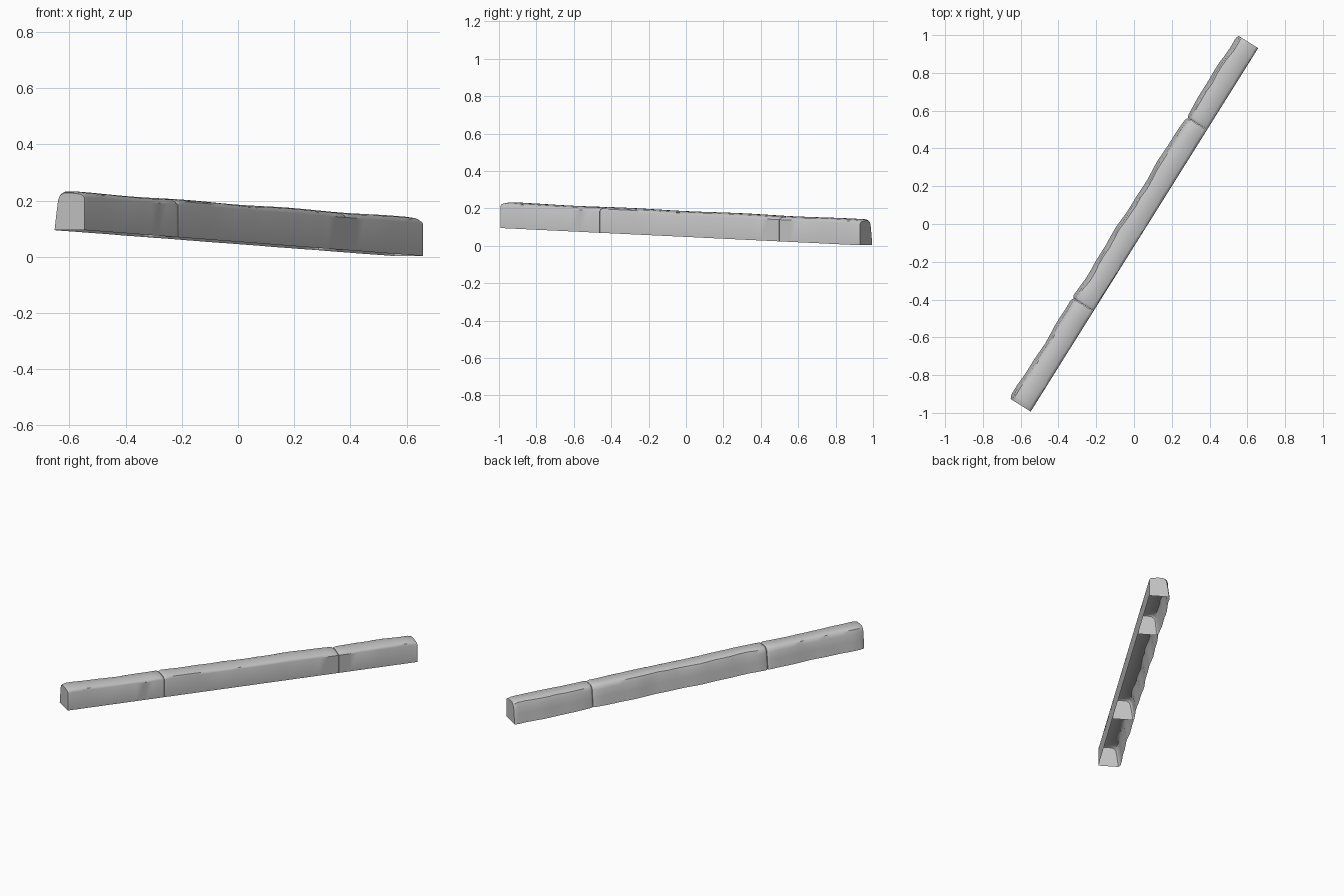
import bpy, bmesh, math, random
from mathutils import Vector

if "Cube" in bpy.data.objects:
    bpy.data.objects.remove(bpy.data.objects["Cube"], do_unlink=True)

random.seed(7)

stone = bpy.data.materials.new("pale grey stone")
stone.use_nodes = True
GREY = (0.56, 0.56, 0.56, 1)
stone.diffuse_color = GREY
stone.node_tree.nodes["Principled BSDF"].inputs["Base Color"].default_value = GREY

# Beam frame: straight lower corner, run direction, and direction across the width
START = Vector((-0.547, -0.993, 0.0))
ALONG = Vector((0.5306, 0.8476, 0.0))
ACROSS = Vector((-0.8476, 0.5306, 0.0))
LENGTH, Z_START, Z_END = 2.27, 0.095, 0.003

# Cross-section (across, height), open underneath: straight face, top, sloped face
PROFILE = [(0, 0), (0, 0.116), (0.004, 0.127), (0.014, 0.133), (0.055, 0.137),
           (0.092, 0.137), (0.108, 0.129), (0.117, 0.108), (0.123, 0.06), (0.131, 0)]


def section(s, inset):
    """Points of one cross-section; inset pulls in the top and the rough face."""
    wave = 0.003 * math.sin(13 * s + 0.6) + 0.002 * math.sin(31 * s)
    dip = 0.0015 * math.sin(9 * s + 1)
    base = START + ALONG * s
    z0 = Z_START + (Z_END - Z_START) * s / LENGTH
    points = []
    for i, (w, h) in enumerate(PROFILE):
        if i >= 5:
            w += wave - inset
        if i in (6, 7):
            w += random.uniform(-0.003, 0.002)
        if h > 0.12:
            h += dip - inset * 0.8
        if i in (2, 3):
            w += random.uniform(0, 0.003)
            h -= random.uniform(0, 0.002)
        points.append(base + ACROSS * w + Vector((0, 0, z0 + h)))
    return points


def stone_block(name, s0, s1, bevel0, bevel1):
    """Hollow block with rounded ends, closed end walls and no underside."""
    count = max(4, round((s1 - s0) / 0.055))
    a, b = s0 + bevel0, s1 - bevel1
    stations = [(s0, 0.008), (s0 + bevel0 * 0.4, 0.003)]
    stations += [(a + (b - a) * i / count, 0.0) for i in range(count + 1)]
    stations += [(s1 - bevel1 * 0.4, 0.003), (s1, 0.008)]
    bm = bmesh.new()
    rings = [[bm.verts.new(p) for p in section(s, k)] for s, k in stations]
    for r, q in zip(rings, rings[1:]):
        for i in range(len(PROFILE) - 1):
            bm.faces.new((r[i], q[i], q[i + 1], r[i + 1]))
    bm.faces.new(rings[0])
    bm.faces.new(list(reversed(rings[-1])))
    bmesh.ops.recalc_face_normals(bm, faces=bm.faces)
    # Make sure the top faces upward
    top = max(bm.faces, key=lambda f: abs(f.normal.z))
    if top.normal.z < 0:
        bmesh.ops.reverse_faces(bm, faces=bm.faces)
    mesh = bpy.data.meshes.new(name)
    bm.to_mesh(mesh)
    bm.free()
    mesh.materials.append(stone)
    obj = bpy.data.objects.new(name, mesh)
    bpy.context.collection.objects.link(obj)
    bpy.ops.object.select_all(action='DESELECT')
    obj.select_set(True)
    bpy.context.view_layer.objects.active = obj
    bpy.ops.object.shade_smooth_by_angle(angle=math.radians(35))


# Three blocks laid end to end
stone_block("front_stone_block", 0.0, 0.626, 0.03, 0.016)
stone_block("middle_stone_block", 0.628, 1.758, 0.016, 0.016)
stone_block("back_stone_block", 1.76, LENGTH, 0.016, 0.025)
